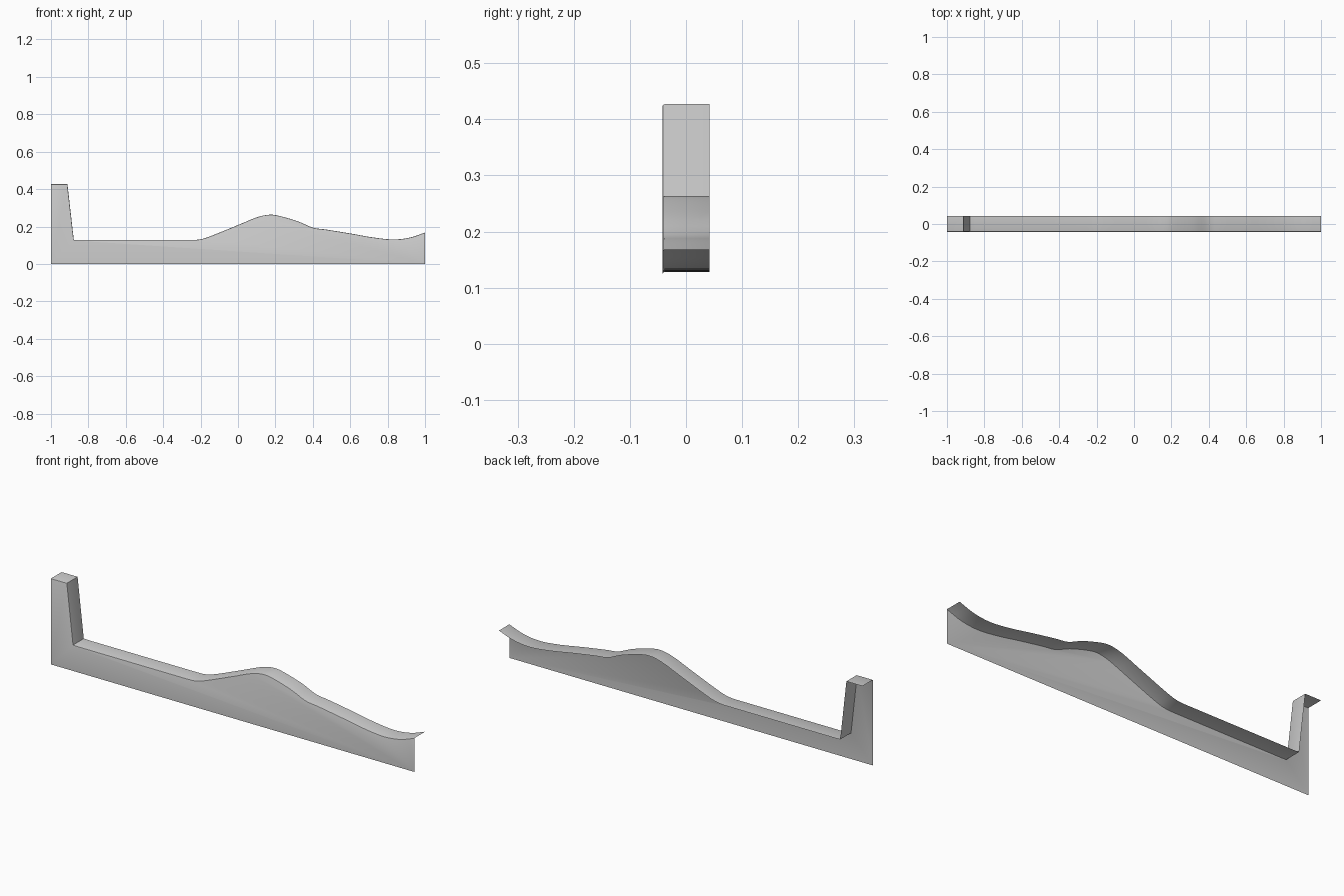
import bpy, bmesh
from mathutils import Vector

if "Cube" in bpy.data.objects:
    bpy.data.objects.remove(bpy.data.objects["Cube"])

HALF = 0.042    # half depth
BEV = 0.004     # small rounded front edge

# Upper outline: stepped end post and flat, then a curved hump
post = [(-1, .427), (-.912, .427), (-.878, .129), (-.85, .128)]
hump = [(-.25, .128), (-.2, .132), (-.14, .151), (0, .208), (.1, .249),
        (.165, .263), (.22, .257), (.32, .228), (.4, .194), (.47, .184),
        (.6, .163), (.72, .142), (.83, .131), (.92, .141), (1, .168)]


def smooth_curve(pts, steps=4):
    """Catmull-Rom through the points."""
    p = [Vector(q) for q in pts]
    p = [p[0] - Vector((.05, 0))] + p + [2 * p[-1] - p[-2]]
    out = []
    for a, b, c, d in zip(p, p[1:], p[2:], p[3:]):
        for i in range(steps):
            t = i / steps
            out.append(.5 * (2 * b + (c - a) * t + (2 * a - 5 * b + 4 * c - d) * t**2
                             + (3 * b - a - 3 * c + d) * t**3))
    return out + [p[-2]]


def inset(line, dist):
    """Offset the outline towards the inside with mitred corners."""
    normals = []
    for a, b in zip(line, line[1:]):
        d = (b - a).normalized()
        normals.append(Vector((d.y, -d.x)))
    out = []
    for i, p in enumerate(line):
        n1, n2 = normals[max(i - 1, 0)], normals[min(i, len(normals) - 1)]
        q = p + (n1 + n2) * dist / (1 + n1.dot(n2))
        if i in (0, len(line) - 1):
            q.x = p.x
        out.append(q)
    return out


outline = [Vector(q) for q in post] + smooth_curve(hump)
bm = bmesh.new()


def row(line, y):
    return [bm.verts.new((p.x, y, p.y)) for p in line]


# Open shell: front panel, rounded edge, top strip running back
rows = [row(inset(outline, BEV), -HALF),
        row(inset(outline, BEV * .3), -HALF + BEV * .3),
        row(outline, -HALF + BEV),
        row(outline, HALF)]
for r, s in zip(rows, rows[1:]):
    for i in range(len(r) - 1):
        bm.faces.new((r[i], r[i + 1], s[i + 1], s[i]))
base = [bm.verts.new((x, -HALF, 0)) for x in (-1, 1)]
bm.faces.new(base + rows[0][::-1])

mesh = bpy.data.meshes.new("trim_panel")
bm.to_mesh(mesh)
bm.free()
panel = bpy.data.objects.new("trim_panel", mesh)
bpy.context.collection.objects.link(panel)
bpy.context.view_layer.objects.active = panel
panel.select_set(True)
bpy.ops.object.shade_smooth_by_angle(angle=0.52)
